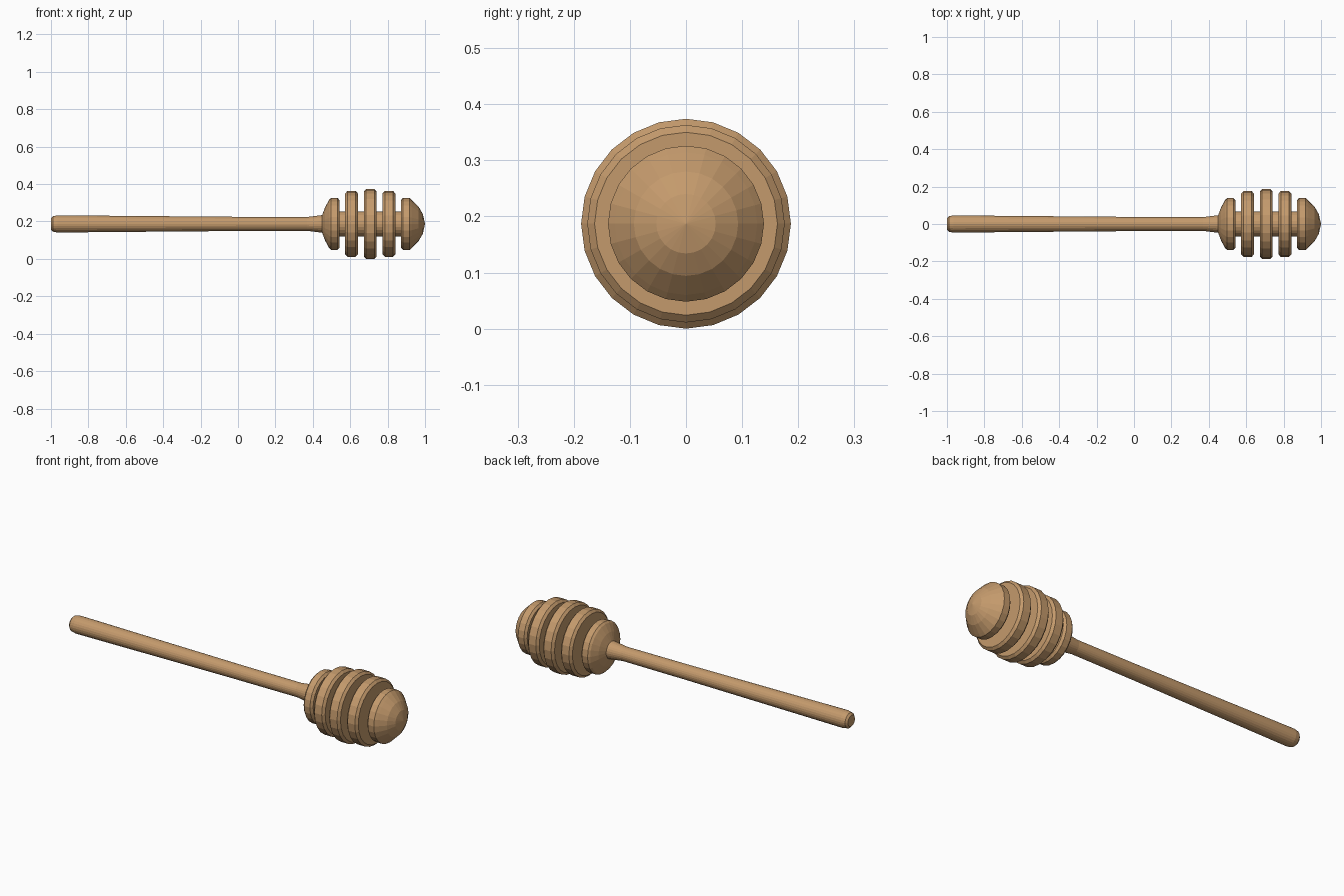
import bpy, bmesh
from math import cos, sin, tau

cube = bpy.data.objects.get("Cube")
if cube:
    bpy.data.objects.remove(cube)

SIDES = 24
AXIS_Z = 0.187

wood = bpy.data.materials.new("light wood")
wood.use_nodes = True
colour = (0.552, 0.323, 0.15, 1)
wood.diffuse_color = colour
wood.node_tree.nodes["Principled BSDF"].inputs["Base Color"].default_value = colour


def lathe(name, profile):
    """Turn a list of (x, radius) points about the x axis and cap both ends."""
    bm = bmesh.new()
    rings = []
    for x, r in profile:
        if r == 0:
            rings.append([bm.verts.new((x, 0, 0))] * SIDES)
        else:
            rings.append([bm.verts.new((x, r * sin(tau * i / SIDES), r * cos(tau * i / SIDES)))
                          for i in range(SIDES)])
    for a, b in zip(rings, rings[1:]):
        for i in range(SIDES):
            j = (i + 1) % SIDES
            bm.faces.new(dict.fromkeys((a[i], a[j], b[j], b[i])))
    for (x, r), ring in zip(profile, rings):
        if r and ring in (rings[0], rings[-1]):
            bm.faces.new(ring)
    bmesh.ops.recalc_face_normals(bm, faces=bm.faces)
    mesh = bpy.data.meshes.new(name)
    bm.to_mesh(mesh)
    bm.free()
    mesh.materials.append(wood)
    obj = bpy.data.objects.new(name, mesh)
    obj.location.z = AXIS_Z
    bpy.context.collection.objects.link(obj)
    return obj


# Tapered handle with a rounded end and a flare into the head
lathe("handle", [(-1, 0.03), (-0.99, 0.041), (-0.965, 0.046), (-0.5, 0.042),
                 (0, 0.038), (0.37, 0.037), (0.45, 0.047), (0.48, 0.047)])

# Core running through the head
lathe("core", [(0.5, 0.067), (0.92, 0.067)])

# Collar disc, sloped toward the handle
lathe("collar_disc", [(0.45, 0.047), (0.466, 0.09), (0.488, 0.13), (0.498, 0.139),
                      (0.532, 0.139), (0.543, 0.127)])

# Bevelled middle discs
for name, x, r in (("rear_disc", 0.607, 0.176),
                   ("middle_disc", 0.707, 0.187),
                   ("front_disc", 0.807, 0.176)):
    lathe(name, [(x - 0.034, r - 0.013), (x - 0.022, r), (x + 0.022, r), (x + 0.034, r - 0.013)])

# Domed end cap
lathe("end_cap", [(0.871, 0.127), (0.882, 0.139), (0.918, 0.139), (0.931, 0.127),
                  (0.965, 0.093), (0.988, 0.053), (1, 0)])
